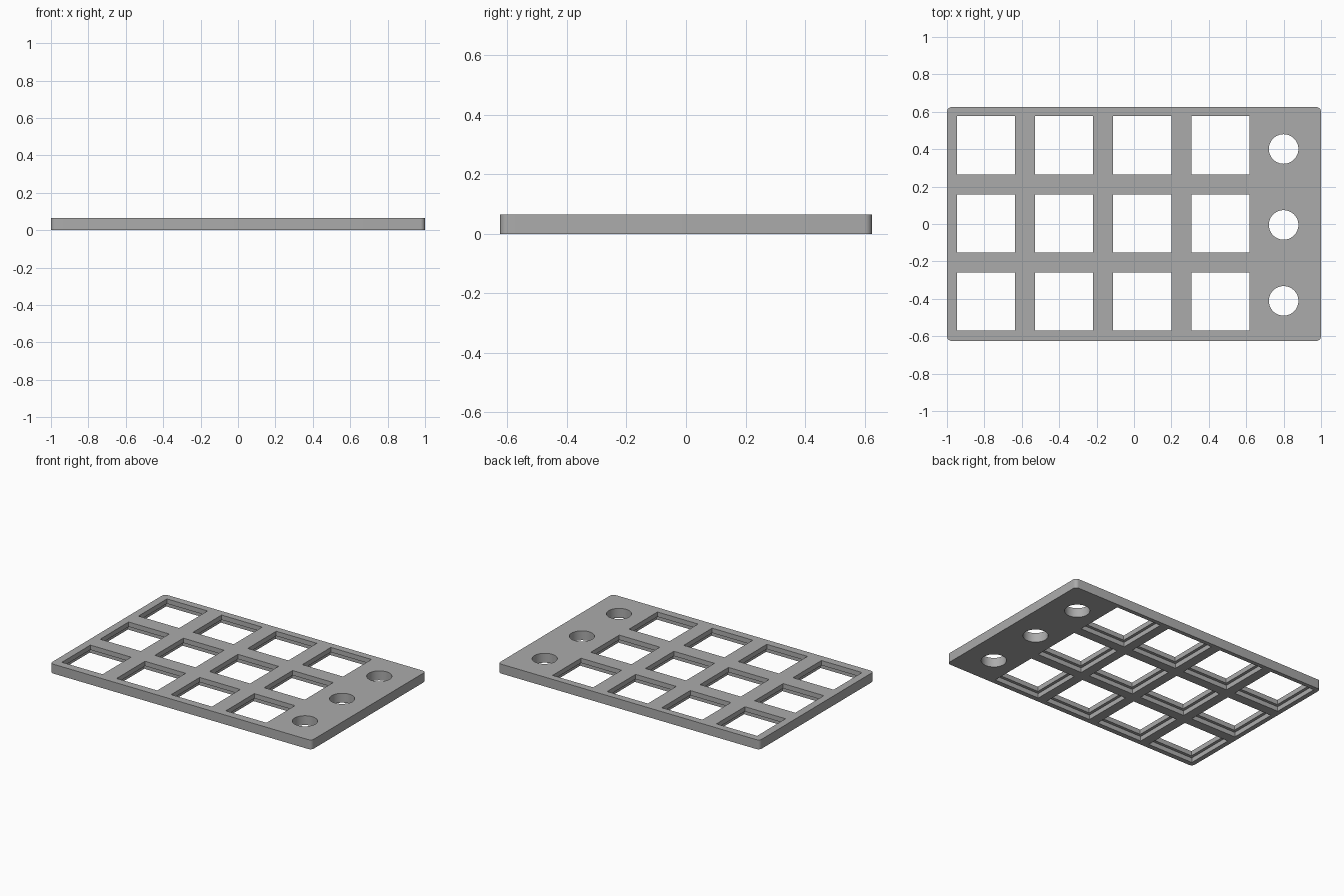
import bpy
import math

cube = bpy.data.objects.get("Cube")
if cube:
    bpy.data.objects.remove(cube, do_unlink=True)

LENGTH, DEPTH, THICK = 2.0, 1.25, 0.065
LIP = 0.033          # thickness of the narrow upper rim of each square hole
HOLE, LEDGE = 0.311, 0.02
PITCH = 0.418

grey = bpy.data.materials.new("plain grey")
grey.use_nodes = True
colour = (0.41, 0.41, 0.41, 1)
grey.diffuse_color = colour
grey.node_tree.nodes["Principled BSDF"].inputs["Base Color"].default_value = colour


def box(name, size, centre):
    bpy.ops.mesh.primitive_cube_add(size=1, location=centre)
    ob = bpy.context.object
    ob.name = name
    ob.scale = size
    bpy.ops.object.transform_apply(location=False, rotation=False, scale=True)
    return ob


def cut(target, cutter):
    cutter.hide_render = True
    mod = target.modifiers.new("cut", 'BOOLEAN')
    mod.object = cutter
    mod.operation = 'DIFFERENCE'
    mod.solver = 'EXACT'
    bpy.context.view_layer.objects.active = target
    bpy.ops.object.modifier_apply(modifier=mod.name)
    bpy.data.objects.remove(cutter, do_unlink=True)


# Plate with rounded upright corners
plate = box("switch_plate", (LENGTH, DEPTH, THICK), (0, 0, THICK / 2))
plate.data.materials.append(grey)
for edge in plate.data.edges:
    a, b = (plate.data.vertices[i].co for i in edge.vertices)
    if abs(a.z - b.z) > THICK / 2:
        edge_weight = plate.data.attributes.get("bevel_weight_edge") or \
            plate.data.attributes.new("bevel_weight_edge", 'FLOAT', 'EDGE')
        edge_weight.data[edge.index].value = 1
bevel = plate.modifiers.new("round_corners", 'BEVEL')
bevel.limit_method = 'WEIGHT'
bevel.width = 0.025
bevel.segments = 6
bpy.context.view_layer.objects.active = plate
bpy.ops.object.modifier_apply(modifier=bevel.name)

# Square holes, each widened by a recess on the underside
recess = HOLE + 2 * LEDGE
for col in range(4):
    for row in range(3):
        x = -0.792 + col * PITCH
        y = 0.003 + (row - 1) * PITCH
        cut(plate, box("hole_cutter", (HOLE, HOLE, 0.3), (x, y, 0)))
        cut(plate, box("recess_cutter", (recess, recess, 2 * (THICK - LIP)), (x, y, 0)))

# Round holes along the left end
for row in range(3):
    y = -0.005 + (row - 1) * 0.406
    bpy.ops.mesh.primitive_cylinder_add(vertices=48, radius=0.079, depth=0.3, location=(0.8, y, 0))
    cut(plate, bpy.context.object)

bpy.ops.object.select_all(action='DESELECT')
plate.select_set(True)
bpy.context.view_layer.objects.active = plate
bpy.ops.object.shade_smooth_by_angle(angle=math.radians(30))
